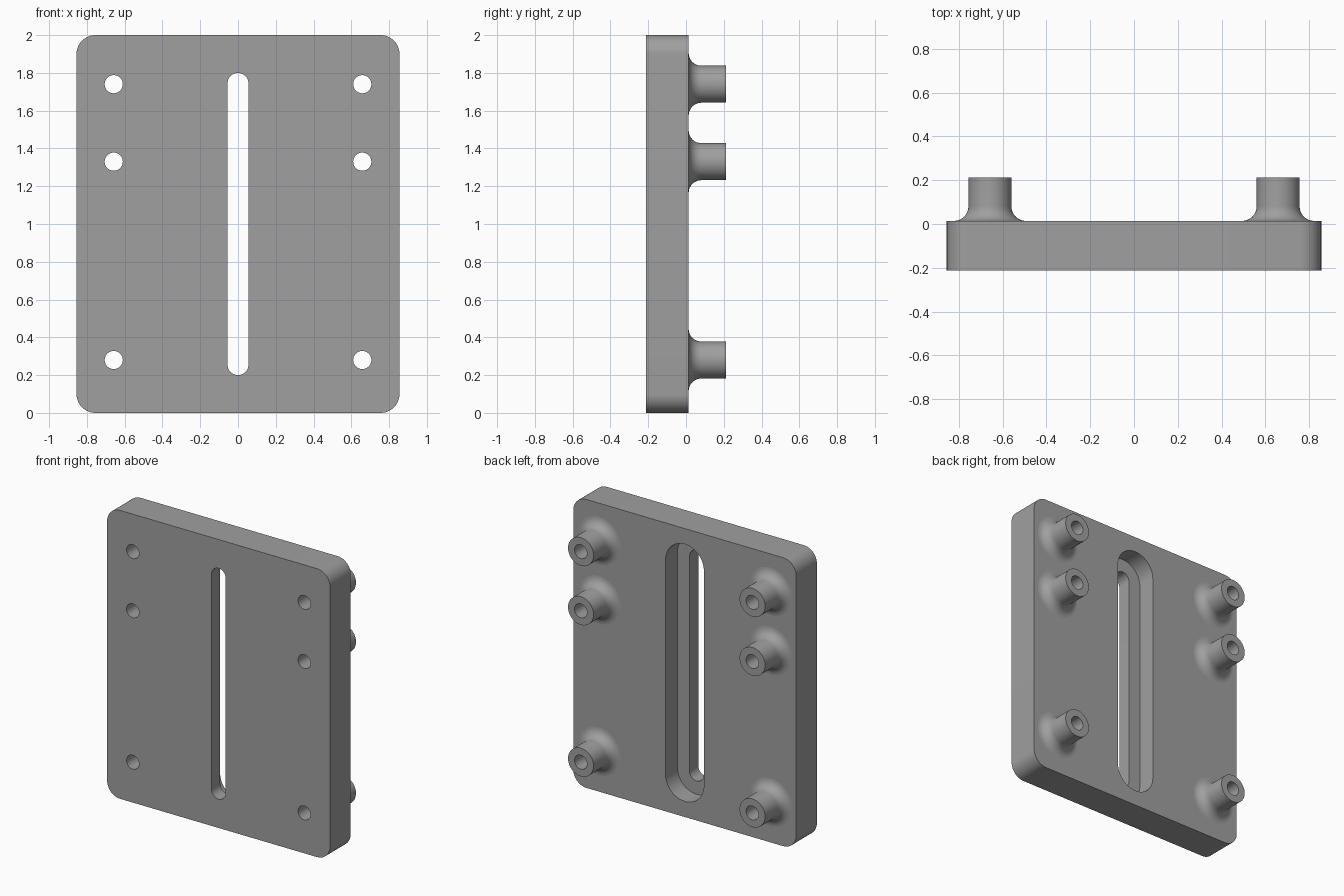
import bpy, bmesh, math
from mathutils import Vector

if "Cube" in bpy.data.objects:
    bpy.data.objects.remove(bpy.data.objects["Cube"])

# Main dimensions
FRONT, BACK, TIP = -0.213, 0.014, 0.213
HOLE_X, HOLE_Z = 0.658, (0.28, 1.33, 1.74)
BORE_R, BOSS_R, FILLET_R = 0.048, 0.098, 0.067
SEG = 12  # segments per quarter circle

grey = bpy.data.materials.new("grey metal")
grey.diffuse_color = (0.35, 0.35, 0.35, 1)
grey.use_nodes = True
grey.node_tree.nodes["Principled BSDF"].inputs["Base Color"].default_value = grey.diffuse_color


def add_object(name, bm):
    me = bpy.data.meshes.new(name)
    bm.to_mesh(me)
    bm.free()
    me.materials.append(grey)
    ob = bpy.data.objects.new(name, me)
    bpy.context.collection.objects.link(ob)
    return ob


def rounded_prism(name, cx, cz, w, h, r, y0, y1):
    """Rounded rectangle in the xz plane, extruded from y0 to y1."""
    bm = bmesh.new()
    verts = []
    for q, (sx, sz) in enumerate(((1, 1), (-1, 1), (-1, -1), (1, -1))):
        for i in range(SEG + 1):
            a = math.pi / 2 * (q + i / SEG)
            verts.append(bm.verts.new((cx + sx * (w / 2 - r) + r * math.cos(a), y0,
                                       cz + sz * (h / 2 - r) + r * math.sin(a))))
    face = bm.faces.new(verts)
    bmesh.ops.remove_doubles(bm, verts=bm.verts, dist=1e-5)
    bm.faces.ensure_lookup_table()
    ext = bmesh.ops.extrude_face_region(bm, geom=bm.faces[:])
    for v in ext["geom"]:
        if isinstance(v, bmesh.types.BMVert):
            v.co.y = y1
    bmesh.ops.recalc_face_normals(bm, faces=bm.faces)
    return add_object(name, bm)


def smooth(ob):
    bpy.ops.object.select_all(action='DESELECT')
    ob.select_set(True)
    bpy.context.view_layer.objects.active = ob
    bpy.ops.object.shade_smooth_by_angle(angle=math.radians(30))


# Plate with a stepped slot and six through holes
plate = rounded_prism("plate", 0, 1, 1.71, 2, 0.1, FRONT, BACK)
cutters = [
    rounded_prism("slot_cutter", 0, 1, 0.11, 1.6, 0.055, -0.4, 0.4),
    rounded_prism("pocket_cutter", 0, 1, 0.294, 1.784, 0.147, BACK - 0.13, 0.4),
]
for x in (-HOLE_X, HOLE_X):
    for z in HOLE_Z:
        cutters.append(rounded_prism("hole_cutter", x, z, 2 * BORE_R, 2 * BORE_R,
                                     BORE_R, -0.4, 0.4))
for c in cutters:
    mod = plate.modifiers.new("cut", 'BOOLEAN')
    mod.operation, mod.solver, mod.object = 'DIFFERENCE', 'EXACT', c
bpy.context.view_layer.update()
cut_mesh = bpy.data.meshes.new_from_object(
    plate.evaluated_get(bpy.context.evaluated_depsgraph_get()))
plate.modifiers.clear()
plate.data = cut_mesh
for c in cutters:
    bpy.data.objects.remove(c)
smooth(plate)

# Boss: hollow post with a concave fillet at its foot, turned around y
profile = []
for i in range(9):
    a = math.pi / 2 * i / 8
    profile.append((BOSS_R + FILLET_R * (1 - math.sin(a)),
                    BACK + FILLET_R * (1 - math.cos(a))))
profile += [(BOSS_R, TIP), (BORE_R, TIP), (BORE_R, BACK)]
bm = bmesh.new()
pv = [bm.verts.new((r, y, 0)) for r, y in profile]
pe = [bm.edges.new(p) for p in zip(pv, pv[1:])]
bmesh.ops.spin(bm, geom=pv + pe, cent=(0, 0, 0), axis=(0, 1, 0),
               angle=2 * math.pi, steps=4 * SEG)
bmesh.ops.remove_doubles(bm, verts=bm.verts, dist=1e-5)
bmesh.ops.recalc_face_normals(bm, faces=bm.faces)
rim = max(bm.faces, key=lambda f: f.calc_center_median().y)
if rim.normal.y < 0:
    bmesh.ops.reverse_faces(bm, faces=bm.faces)
boss = add_object("boss", bm)
smooth(boss)

# Three bosses on each side
for x in (-HOLE_X, HOLE_X):
    for z in HOLE_Z:
        post = boss.copy()
        post.location = Vector((x, 0, z))
        bpy.context.collection.objects.link(post)
bpy.data.objects.remove(boss)
